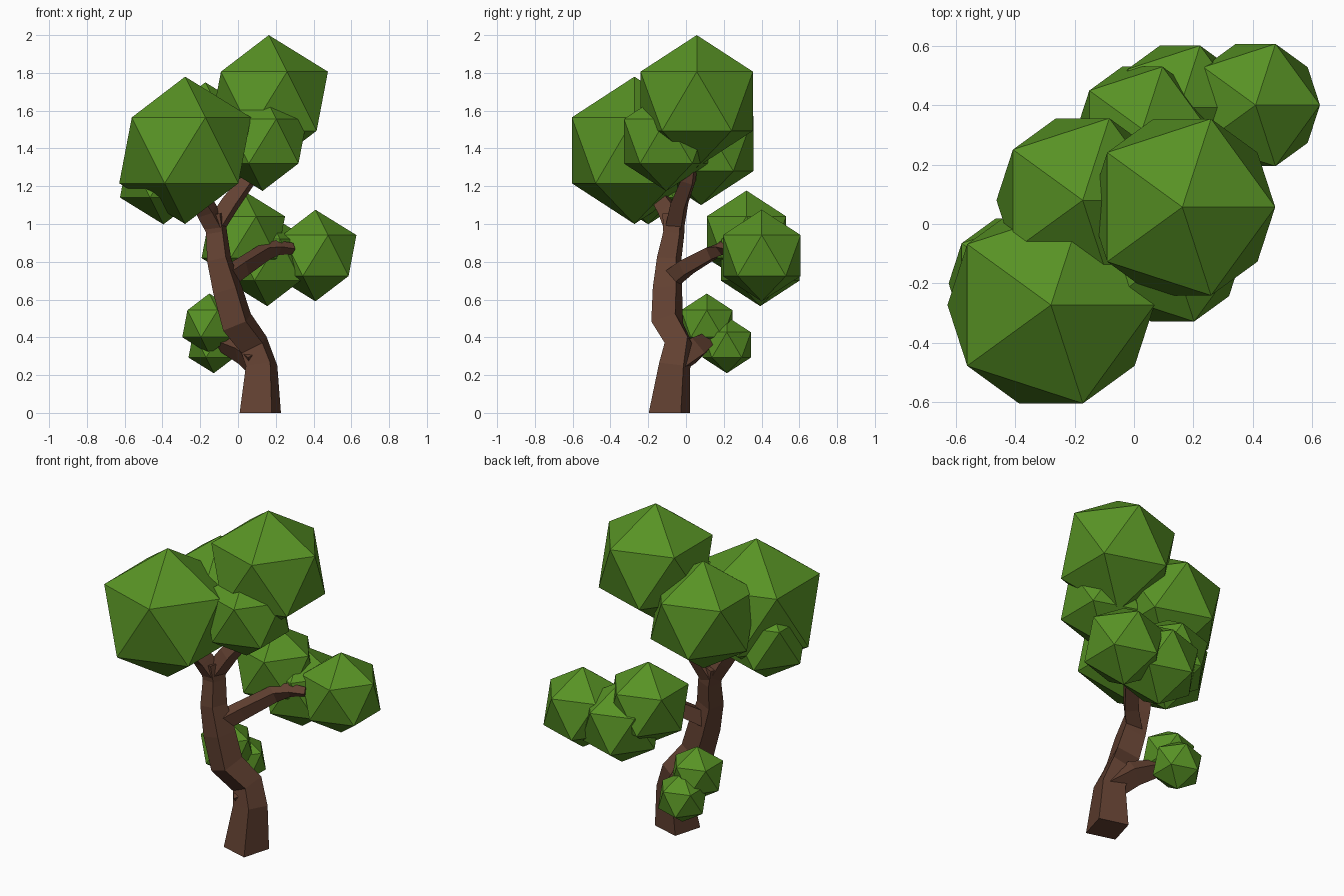
import bpy, bmesh, math
from mathutils import Vector

if "Cube" in bpy.data.objects:
    bpy.data.objects.remove(bpy.data.objects["Cube"])


def material(name, rgb):
    m = bpy.data.materials.new(name)
    m.diffuse_color = (*rgb, 1.0)
    m.use_nodes = True
    m.node_tree.nodes["Principled BSDF"].inputs["Base Color"].default_value = m.diffuse_color
    return m


BARK = material("bark_brown", (0.122, 0.052, 0.031))
LEAF = material("leaf_green", (0.097, 0.29, 0.018))


def limb(name, path, yaw=29):
    """Four-sided tapering limb; path holds (x, y, z, corner radius)."""
    pts = [Vector(p[:3]) for p in path]
    ref = Vector((math.cos(math.radians(yaw)), math.sin(math.radians(yaw)), 0))
    bm = bmesh.new()
    rings = []
    for i, p in enumerate(pts):
        t = (pts[min(i + 1, len(pts) - 1)] - pts[max(i - 1, 0)]).normalized()
        if p.z == 0:
            t = Vector((0, 0, 1))          # flat foot on the ground
        u = (ref - t * ref.dot(t)).normalized()
        v = t.cross(u)
        r = path[i][3]
        rings.append([bm.verts.new(p + d * r) for d in (u, v, -u, -v)])
    for a, b in zip(rings, rings[1:]):
        for k in range(4):
            n = (k + 1) % 4
            bm.faces.new((a[k], a[n], b[n], b[k]))
    bm.faces.new(rings[0][::-1])
    bm.faces.new(rings[-1])
    bmesh.ops.recalc_face_normals(bm, faces=bm.faces[:])
    me = bpy.data.meshes.new(name)
    bm.to_mesh(me)
    bm.free()
    me.materials.append(BARK)
    bpy.context.collection.objects.link(bpy.data.objects.new(name, me))


def foliage(name, x, y, z, r):
    bpy.ops.mesh.primitive_ico_sphere_add(subdivisions=1, radius=r, location=(x, y, z))
    ob = bpy.context.object
    ob.name = name
    ob.data.materials.append(LEAF)


# Trunk and its branches
limb("trunk", [(0.118, -0.088, 0, 0.125), (0.125, -0.06, 0.25, 0.095),
               (0.085, -0.035, 0.36, 0.09), (-0.005, -0.1, 0.48, 0.096),
               (-0.055, -0.098, 0.65, 0.09), (-0.1, -0.09, 0.81, 0.074),
               (-0.113, -0.065, 0.95, 0.064), (-0.13, -0.065, 1.05, 0.068)])
limb("low_branch", [(0.11, -0.06, 0.27, 0.085), (0.03, 0.04, 0.33, 0.075),
                    (-0.07, 0.1, 0.37, 0.055), (-0.13, 0.16, 0.39, 0.04)], 75)
limb("middle_branch", [(-0.08, -0.09, 0.70, 0.06), (0.02, 0.0, 0.77, 0.055),
                       (0.14, 0.14, 0.85, 0.048), (0.21, 0.19, 0.875, 0.04),
                       (0.29, 0.23, 0.87, 0.03)], 75)
limb("left_fork", [(-0.12, -0.065, 0.98, 0.06), (-0.165, -0.095, 1.07, 0.062),
                   (-0.24, -0.18, 1.2, 0.045)])
limb("right_fork", [(-0.125, -0.06, 0.98, 0.06), (-0.04, -0.035, 1.11, 0.055),
                    (0.05, 0.012, 1.23, 0.046), (0.12, 0.04, 1.42, 0.035)])

# Faceted foliage clumps
CLUMPS = {
    "crown_top": (0.163, 0.057, 1.65, 0.35),
    "crown_front": (-0.28, -0.273, 1.39, 0.39),
    "crown_back": (-0.173, 0.08, 1.425, 0.325),
    "crown_small_right": (0.13, -0.105, 1.438, 0.263),
    "crown_small_left": (-0.395, -0.2, 1.255, 0.257),
    "side_outer": (0.41, 0.401, 0.833, 0.2425),
    "side_inner": (0.028, 0.32, 0.93, 0.247),
    "side_lower": (0.155, 0.393, 0.81, 0.245),
    "low_upper": (-0.152, 0.11, 0.472, 0.16),
    "low_lower": (-0.128, 0.216, 0.36, 0.15),
}
for clump, spec in CLUMPS.items():
    foliage(clump + "_foliage", *spec)
